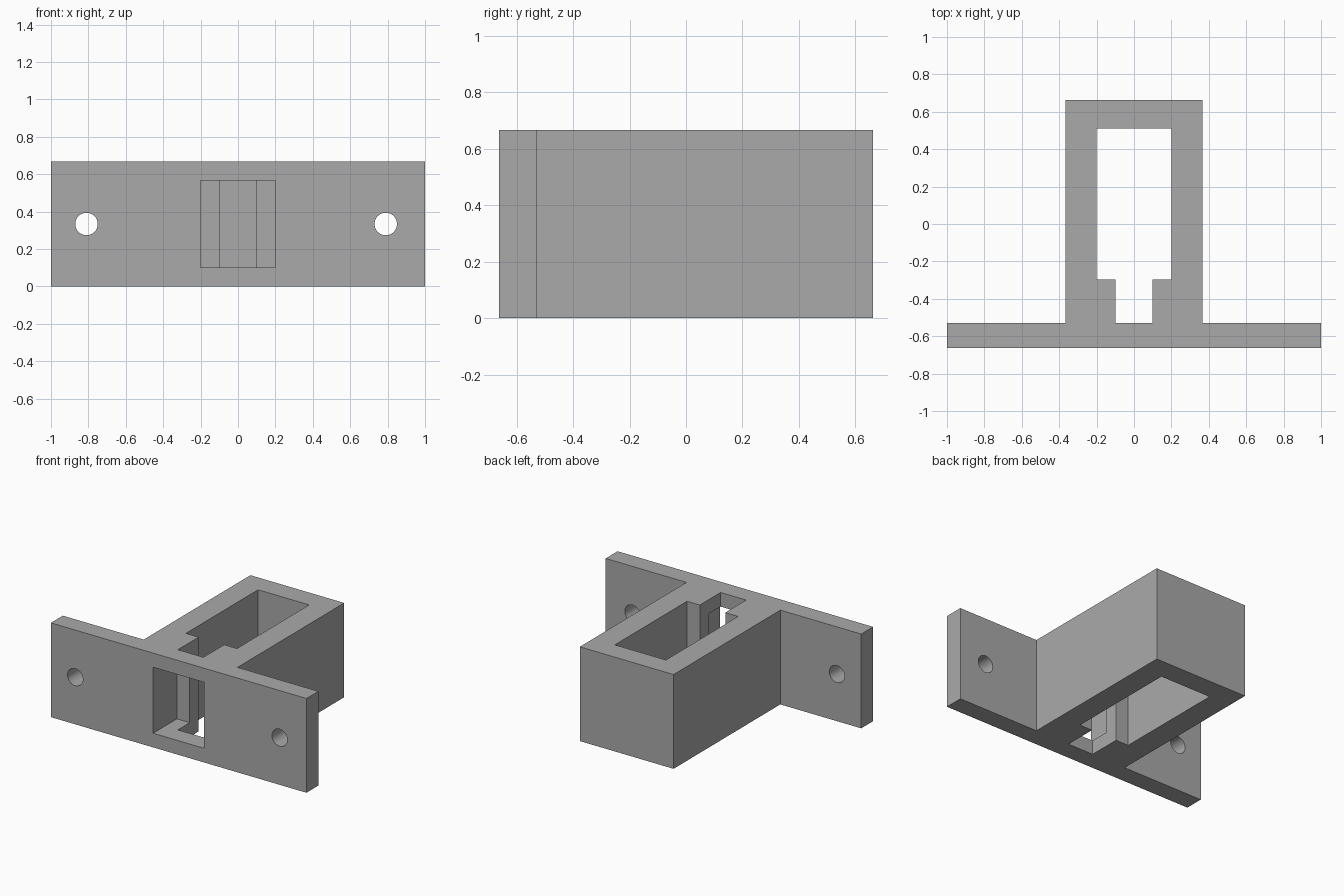
import bpy
import bmesh
import math

default_cube = bpy.data.objects.get("Cube")
if default_cube:
    bpy.data.objects.remove(default_cube, do_unlink=True)

HEIGHT = 0.667
FRONT, PLATE_BACK, BACK = -0.663, -0.53, 0.663

grey = bpy.data.materials.new("plain grey")
grey.use_nodes = True
colour = (0.4, 0.4, 0.4, 1)
grey.diffuse_color = colour
grey.node_tree.nodes["Principled BSDF"].inputs["Base Color"].default_value = colour


def prism(name, half_outline, z0, z1):
    """Extrude an outline given by its right half, mirrored across x = 0."""
    outline = half_outline + [(-x, y) for x, y in reversed(half_outline)]
    bm = bmesh.new()
    base = bm.faces.new([bm.verts.new((x, y, z0)) for x, y in outline])
    top = bmesh.ops.extrude_face_region(bm, geom=[base])["geom"]
    verts = [v for v in top if isinstance(v, bmesh.types.BMVert)]
    bmesh.ops.translate(bm, verts=verts, vec=(0, 0, z1 - z0))
    bmesh.ops.recalc_face_normals(bm, faces=bm.faces)
    mesh = bpy.data.meshes.new(name)
    bm.to_mesh(mesh)
    bm.free()
    mesh.materials.append(grey)
    obj = bpy.data.objects.new(name, mesh)
    bpy.context.collection.objects.link(obj)
    return obj


def cut(target, cutter):
    """Subtract the cutter from the target and remove the cutter."""
    mod = target.modifiers.new("cut", "BOOLEAN")
    mod.operation = "DIFFERENCE"
    mod.solver = "EXACT"
    mod.object = cutter
    cutter.hide_render = True
    graph = bpy.context.evaluated_depsgraph_get()
    mesh = bpy.data.meshes.new_from_object(target.evaluated_get(graph))
    target.modifiers.clear()
    target.data = mesh
    bpy.data.objects.remove(cutter, do_unlink=True)


# Mounting plate and housing as one T-shaped block
bracket = prism("mounting_bracket", [
    (1, FRONT), (1, PLATE_BACK), (0.367, PLATE_BACK), (0.367, BACK)], 0, HEIGHT)

# Vertical pocket with a narrower slot at the front
cut(bracket, prism("pocket_cutter", [
    (0.1, PLATE_BACK), (0.1, -0.297), (0.2, -0.297), (0.2, 0.51)], -0.1, HEIGHT + 0.1))

# Front window reaching into the slot
cut(bracket, prism("window_cutter", [(0.2, FRONT - 0.1), (0.2, -0.397)], 0.1, 0.567))

# Screw holes through the plate ears
for x in (-0.81, 0.79):
    bpy.ops.mesh.primitive_cylinder_add(
        vertices=48, radius=0.06, depth=0.4,
        location=(x, (FRONT + PLATE_BACK) / 2, HEIGHT / 2),
        rotation=(math.pi / 2, 0, 0))
    drill = bpy.context.object
    drill.data.materials.append(grey)
    cut(bracket, drill)

# Smooth hole walls, sharp corners elsewhere
bpy.ops.object.select_all(action="DESELECT")
bracket.select_set(True)
bpy.context.view_layer.objects.active = bracket
bpy.ops.object.shade_smooth_by_angle(angle=math.radians(30))
